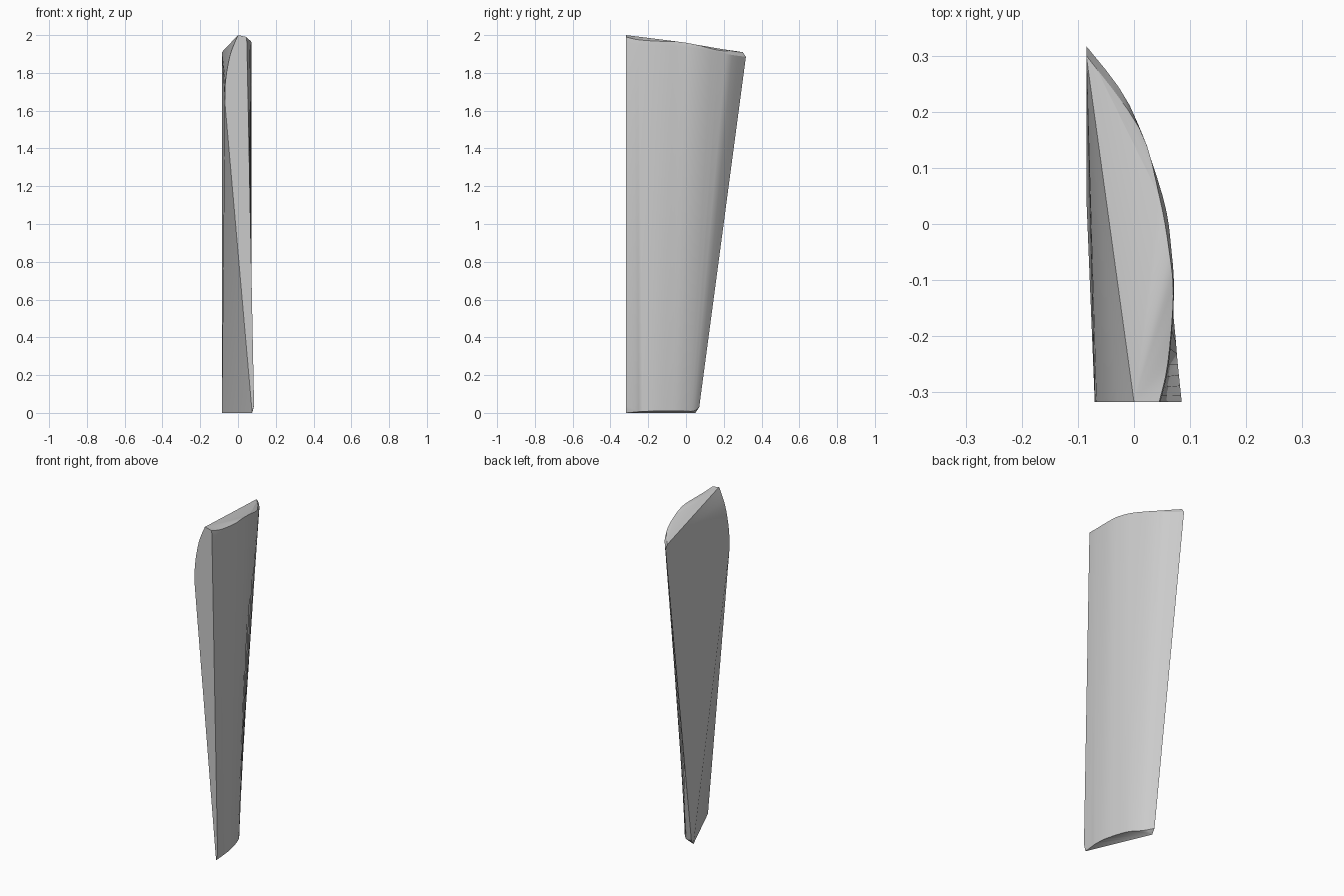
import bpy
import bmesh
import math
from mathutils import Vector

default_cube = bpy.data.objects.get("Cube")
if default_cube:
    bpy.data.objects.remove(default_cube, do_unlink=True)


def smooth_path(points, steps=4):
    """Sample a rounded curve through a few control points."""
    pts = [Vector(p) for p in points]
    result = []
    for i in range(len(pts) - 1):
        a, b = pts[max(i - 1, 0)], pts[i]
        c, d = pts[i + 1], pts[min(i + 2, len(pts) - 1)]
        for s in range(steps):
            t = s / steps
            result.append(0.5 * (2 * b + (c - a) * t
                                 + (2 * a - 5 * b + 4 * c - d) * t ** 2
                                 + (3 * b - a - 3 * c + d) * t ** 3))
    return result + [pts[-1]]


# Outer curve, front to back: top rim, shoulder just below it, and foot
rim = [(0.045, -0.317, 1.99), (0.06, -0.25, 1.975), (0.07, -0.13, 1.967),
       (0.063, -0.05, 1.966), (0.045, 0.05, 1.95), (0.01, 0.17, 1.92),
       (-0.085, 0.30, 1.91)]
shoulder = [(0.047, -0.317, 1.96), (0.062, -0.25, 1.95), (0.071, -0.13, 1.945),
            (0.067, -0.05, 1.94), (0.051, 0.05, 1.93), (-0.008, 0.212, 1.9),
            (-0.085, 0.317, 1.885)]
foot = [(0.085, -0.317, 0.04), (0.078, -0.25, 0.01), (0.07, -0.17, 0.01),
        (0.05, -0.09, 0.01), (0.022, -0.02, 0.01), (-0.03, 0.04, 0.01),
        (-0.085, 0.07, 0.03)]

# Rounded inner edge of the flat front end, from the tip downwards
front_edge = [(0, -0.317, 2), (-0.03, -0.317, 1.93), (-0.05, -0.317, 1.86),
              (-0.067, -0.317, 1.75), (-0.07, -0.317, 1.65)]

bm = bmesh.new()


def add_verts(points):
    return [bm.verts.new(p) for p in points]


rim_v, shoulder_v, foot_v = (add_verts(smooth_path(p)) for p in (rim, shoulder, foot))
edge_v = add_verts(smooth_path(front_edge, 2))
front_base, back_base = add_verts([(0.075, -0.317, 0), (-0.085, 0.05, 0)])

# Curved outer wall
for upper, lower in ((rim_v, shoulder_v), (shoulder_v, foot_v)):
    for i in range(len(upper) - 1):
        bm.faces.new((upper[i], lower[i], lower[i + 1], upper[i + 1]))

# Inner wall: a fan around the rounded corner, then the flat twisted part
back_top = rim_v[-1]
for a, b in zip(edge_v, edge_v[1:]):
    bm.faces.new((a, back_top, b))
bm.faces.new((edge_v[-1], back_top, shoulder_v[-1]))
bm.faces.new((edge_v[-1], shoulder_v[-1], foot_v[-1]))
bm.faces.new((edge_v[-1], foot_v[-1], back_base))
bm.faces.new((edge_v[-1], back_base, front_base))

# Top, bottom and flat front end
caps = [bm.faces.new([edge_v[0]] + rim_v),
        bm.faces.new([front_base, back_base] + foot_v[::-1]),
        bm.faces.new(edge_v + [front_base, foot_v[0], shoulder_v[0], rim_v[0]])]
bmesh.ops.triangulate(bm, faces=caps)
bmesh.ops.recalc_face_normals(bm, faces=bm.faces[:])

mesh = bpy.data.meshes.new("curved_blade")
bm.to_mesh(mesh)
bm.free()
blade = bpy.data.objects.new("curved_blade", mesh)
bpy.context.collection.objects.link(blade)

# Plain grey material
grey = bpy.data.materials.new("light_grey")
grey.use_nodes = True
colour = (0.6, 0.6, 0.6, 1)
grey.diffuse_color = colour
grey.node_tree.nodes["Principled BSDF"].inputs["Base Color"].default_value = colour
mesh.materials.append(grey)

bpy.ops.object.select_all(action="DESELECT")
blade.select_set(True)
bpy.context.view_layer.objects.active = blade
bpy.ops.object.shade_smooth_by_angle(angle=math.radians(25))
